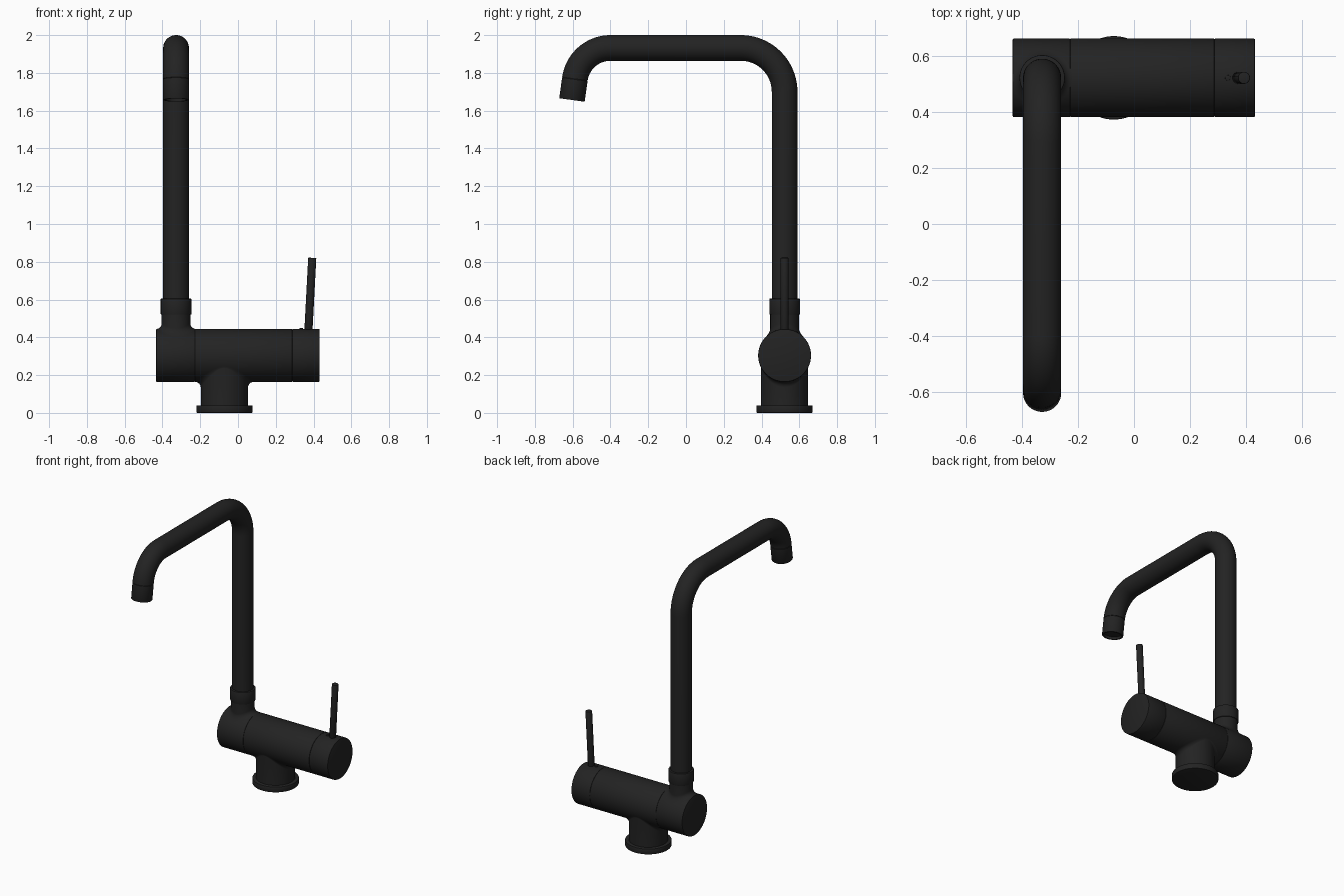
import bpy, bmesh, math
from mathutils import Vector

if "Cube" in bpy.data.objects:
    bpy.data.objects.remove(bpy.data.objects["Cube"])

AXIS_Y, BODY_Z, BODY_R = 0.522, 0.304, 0.14
SPOUT_X, TUBE_R = -0.328, 0.068

black = bpy.data.materials.new("matte black")
black.diffuse_color = (0.0165, 0.0165, 0.0165, 1)
black.use_nodes = True
black.node_tree.nodes["Principled BSDF"].inputs["Base Color"].default_value = black.diffuse_color


def skin(name, rings):
    """Join equal point rings into a capped, smooth-shaded surface."""
    bm = bmesh.new()
    loops = [[bm.verts.new(p) for p in ring] for ring in rings]
    n = len(loops[0])
    for a, b in zip(loops, loops[1:]):
        for i in range(n):
            j = (i + 1) % n
            bm.faces.new((a[i], a[j], b[j], b[i]))
    bm.faces.new(loops[0])
    bm.faces.new(loops[-1])
    bmesh.ops.recalc_face_normals(bm, faces=bm.faces[:])
    mesh = bpy.data.meshes.new(name)
    bm.to_mesh(mesh)
    bm.free()
    mesh.materials.append(black)
    ob = bpy.data.objects.new(name, mesh)
    bpy.context.collection.objects.link(ob)
    bpy.ops.object.select_all(action='DESELECT')
    ob.select_set(True)
    bpy.context.view_layer.objects.active = ob
    bpy.ops.object.shade_smooth_by_angle(angle=math.radians(35))
    return ob


def ring(center, direction, r, n=64):
    d = Vector(direction).normalized()
    u = Vector((0, 1, 0)) if abs(d.x) > 0.9 else Vector((1, 0, 0))
    u = (u - d * u.dot(d)).normalized()
    v = d.cross(u)
    return [Vector(center) + r * (math.cos(t) * u + math.sin(t) * v)
            for t in (2 * math.pi * i / n for i in range(n))]


def lathe(name, start, direction, profile, n=64):
    """Revolve (radius, distance) pairs around an axis."""
    s, d = Vector(start), Vector(direction).normalized()
    return skin(name, [ring(s + d * h, d, r, n) for r, h in profile])


def rod(name, start, direction, r, a, b, bevel=0.005, n=64):
    return lathe(name, start, direction,
                 [(r - bevel, a), (r - bevel * 0.3, a + bevel * 0.3), (r, a + bevel),
                  (r, b - bevel), (r - bevel * 0.3, b - bevel * 0.3), (r - bevel, b)], n)


def branch(name, x, up, r, fillet, end, side_fillet):
    """Pipe that blends into the horizontal body with a concave fillet."""
    rows, n = [], 96
    for k in range(10):
        a = math.pi / 2 * min(k, 8) / 8
        row = []
        for i in range(n):
            t = 2 * math.pi * i / n
            f = side_fillet + (fillet - side_fillet) * math.cos(t) ** 2
            q = r + f * (1 - math.sin(a))
            h = math.sqrt(max(BODY_R ** 2 - (q * math.sin(t)) ** 2, 0)) + f * (1 - math.cos(a))
            z = end if k == 9 else BODY_Z + up * h
            row.append(Vector((x + q * math.cos(t), AXIS_Y + q * math.sin(t), z)))
        rows.append(row)
    skin(name, rows)


# Horizontal body in three sections with fine seams
X = (1, 0, 0)
origin = (0, AXIS_Y, BODY_Z)
rod("body_end_section", origin, X, BODY_R, -0.433, -0.228, 0.003)
rod("body_main_section", origin, X, BODY_R, -0.228, 0.287, 0.003)
rod("handle_cap", origin, X, BODY_R, 0.287, 0.432, 0.004)

# Pedestal and foot
branch("pedestal", -0.072, -1, 0.125, 0.03, 0.03, 0.003)
rod("foot_flange", (-0.072, AXIS_Y, 0), (0, 0, 1), 0.149, 0, 0.04, 0.005)

# Spout socket and swivel collar
branch("spout_socket", SPOUT_X, 1, 0.076, 0.03, 0.522, 0.025)
rod("swivel_collar", (SPOUT_X, AXIS_Y, 0), (0, 0, 1), 0.081, 0.52, 0.605, 0.003)

# Spout tube: riser, rear bend, level run, front bend
path = [((AXIS_Y, 0.56), (0, 1))]
R1, R2, STEPS, TURN = 0.232, 0.19, 20, math.radians(82)
for i in range(STEPS + 1):
    a = math.pi / 2 * i / STEPS
    path.append(((AXIS_Y - R1 + R1 * math.cos(a), 1.932 - R1 + R1 * math.sin(a)),
                 (-math.sin(a), math.cos(a))))
for i in range(STEPS + 1):
    a = TURN * i / STEPS
    path.append(((-0.40 - R2 * math.sin(a), 1.932 - R2 + R2 * math.cos(a)),
                 (-math.cos(a), -math.sin(a))))
skin("spout_tube", [ring((SPOUT_X, *p), (0, *t), TUBE_R) for p, t in path])

# Outlet nozzle with recessed opening
p, t = path[-1]
lathe("outlet_nozzle", (SPOUT_X, *p), (0, *t),
      [(0.065, 0), (0.068, 0.003), (0.068, 0.11), (0.066, 0.113),
       (0.056, 0.113), (0.054, 0.098)])

# Lever and its set screw
low, high = Vector((0.372, AXIS_Y, 0.42)), Vector((0.393, AXIS_Y, 0.821))
rod("lever", low, high - low, 0.0215, 0, (high - low).length, 0.003, 32)
rod("set_screw", (0.335, AXIS_Y, 0.43), (0, 0, 1), 0.01, 0, 0.019, 0.002, 20)
